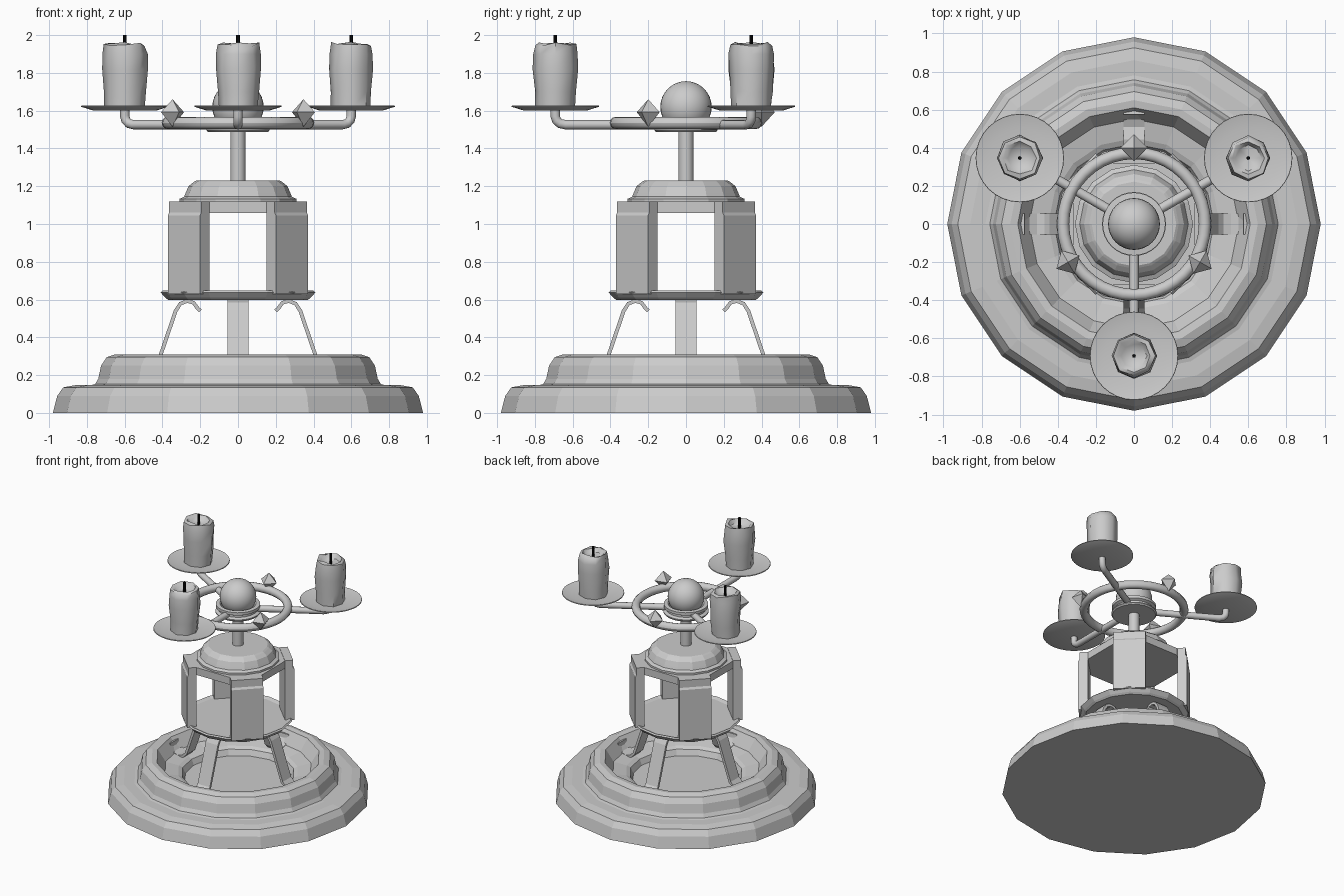
import bpy, bmesh, math, random
from mathutils import Vector, Matrix

if "Cube" in bpy.data.objects:
    bpy.data.objects.remove(bpy.data.objects["Cube"])

random.seed(4)


def material(name, col):
    m = bpy.data.materials.new(name)
    m.diffuse_color = (*col, 1)
    m.use_nodes = True
    m.node_tree.nodes["Principled BSDF"].inputs["Base Color"].default_value = m.diffuse_color
    return m


GREY = material("grey metal", (0.6, 0.6, 0.6))
BLACK = material("black wick", (0.003, 0.003, 0.003))


def finish(name, bm, smooth=None, mat=GREY):
    bmesh.ops.recalc_face_normals(bm, faces=bm.faces[:])
    me = bpy.data.meshes.new(name)
    bm.to_mesh(me)
    bm.free()
    ob = bpy.data.objects.new(name, me)
    bpy.context.collection.objects.link(ob)
    me.materials.append(mat)
    if smooth:
        bpy.ops.object.select_all(action='DESELECT')
        ob.select_set(True)
        bpy.context.view_layer.objects.active = ob
        bpy.ops.object.shade_smooth_by_angle(angle=math.radians(smooth))
    return ob


def lathe(name, profile, n, pos=(0, 0), smooth=None, mat=GREY, wobble=None):
    """Revolve (radius, z) points; radius 0 makes a pole."""
    bm = bmesh.new()
    rings = []
    for k, (r, z) in enumerate(profile):
        if r == 0:
            rings.append([bm.verts.new((pos[0], pos[1], z))] * n)
            continue
        ring = []
        for i in range(n):
            a = 2 * math.pi * i / n
            dr, dz = wobble(k, i) if wobble else (0, 0)
            ring.append(bm.verts.new((pos[0] + (r + dr) * math.cos(a),
                                      pos[1] + (r + dr) * math.sin(a), z + dz)))
        rings.append(ring)
    for p, q in zip(rings, rings[1:]):
        for i in range(n):
            j = (i + 1) % n
            vs = list(dict.fromkeys((p[i], p[j], q[j], q[i])))
            bm.faces.new(vs)
    return finish(name, bm, smooth, mat)


def sweep(name, path, section, angle, smooth=None):
    """Sweep a section (across, normal) along an (r, z) path, turned to an angle."""
    bm = bmesh.new()
    rot = Matrix.Rotation(angle, 3, 'Z')
    rings = []
    for k, p in enumerate(path):
        a, b = path[max(k - 1, 0)], path[min(k + 1, len(path) - 1)]
        t = Vector((b[0] - a[0], b[1] - a[1])).normalized()
        rings.append([bm.verts.new(rot @ Vector((p[0] - t.y * v, u, p[1] + t.x * v)))
                      for u, v in section])
    n = len(section)
    for p, q in zip(rings, rings[1:]):
        for i in range(n):
            bm.faces.new((p[i], p[(i + 1) % n], q[(i + 1) % n], q[i]))
    bm.faces.new(rings[0])
    bm.faces.new(rings[-1])
    return finish(name, bm, smooth)


def prism(name, levels):
    """Stack of (polygon points, z) levels, capped."""
    bm = bmesh.new()
    rings = [[bm.verts.new((x, y, z)) for x, y in pts] for pts, z in levels]
    n = len(rings[0])
    for p, q in zip(rings, rings[1:]):
        for i in range(n):
            bm.faces.new((p[i], p[(i + 1) % n], q[(i + 1) % n], q[i]))
    bm.faces.new(rings[0])
    bm.faces.new(rings[-1])
    return finish(name, bm)


# Stepped base with a sunken basin
lathe("base", [(0, 0), (0.98, 0), (0.957, 0.09), (0.925, 0.135), (0.86, 0.147),
               (0.78, 0.147), (0.757, 0.152), (0.74, 0.18), (0.725, 0.25),
               (0.695, 0.295), (0.65, 0.31), (0.61, 0.305), (0.55, 0.21),
               (0.45, 0.19), (0.42, 0.175), (0.40, 0.13), (0, 0.13)], 16)

# Four scrolled legs
leg_path = [(0.20, 0.54), (0.215, 0.555), (0.235, 0.583), (0.27, 0.592), (0.305, 0.578),
            (0.33, 0.54), (0.405, 0.32), (0.435, 0.235), (0.465, 0.205), (0.51, 0.195),
            (0.555, 0.212), (0.58, 0.245), (0.585, 0.28)]
strap = [(-0.055, -0.01), (0.055, -0.01), (0.055, 0.01), (-0.055, 0.01)]
for i in range(4):
    sweep(f"leg_{i + 1}", leg_path, strap, i * math.pi / 2)

# Plate carried by the legs
lathe("lower_plate", [(0, 0.598), (0.37, 0.598), (0.385, 0.61), (0.41, 0.638),
                      (0.40, 0.647), (0.37, 0.635), (0, 0.635)], 16)

# Four corner pillars
for i in range(4):
    a = math.pi / 4 + i * math.pi / 2
    d, s = Vector((math.cos(a), math.sin(a))), Vector((-math.sin(a), math.cos(a)))

    def rect(outer, half):
        return [d * 0.333 + s * half, d * outer + s * half,
                d * outer - s * half, d * 0.333 - s * half]
    prism(f"pillar_{i + 1}", [(rect(0.405, 0.12), 0.63), (rect(0.405, 0.12), 1.045),
                              (rect(0.395, 0.12), 1.06), (rect(0.395, 0.12), 1.12)])

# Octagonal slab between the pillars
octagon = [(0.32, 0.15), (0.15, 0.32), (-0.15, 0.32), (-0.32, 0.15),
           (-0.32, -0.15), (-0.15, -0.32), (0.15, -0.32), (0.32, -0.15)]
prism("top_slab", [(octagon, 1.058), (octagon, 1.118)])

# Stepped cap and stem
lathe("cap", [(0, 1.11), (0.31, 1.118), (0.31, 1.133), (0.285, 1.145), (0.277, 1.165),
              (0.262, 1.2), (0.235, 1.222), (0.222, 1.23), (0, 1.23)], 16)
lathe("stem", [(0, 1.22), (0.04, 1.22), (0.04, 1.5), (0, 1.5)], 20, smooth=35)

# Cup and ball
lathe("ball_cup", [(0, 1.488), (0.16, 1.488), (0.168, 1.497), (0.168, 1.505),
                   (0.145, 1.515), (0.145, 1.53), (0.165, 1.54), (0.165, 1.562),
                   (0.135, 1.565), (0.12, 1.55), (0, 1.55)], 32, smooth=30)
bm = bmesh.new()
bmesh.ops.create_uvsphere(bm, u_segments=32, v_segments=16, radius=0.136,
                          matrix=Matrix.Translation((0, 0, 1.62)))
finish("ball", bm, 60)

# Ring
lathe("ring", [(0.372 + 0.032 * math.cos(k * math.pi / 6),
                1.535 + 0.032 * math.sin(k * math.pi / 6)) for k in range(13)], 40, smooth=60)
bpy.data.objects["ring"].data.validate()

# Candle arms, dishes, candles and wicks
arm_path = [(0.12, 1.526), (0.64, 1.526), (0.667, 1.532), (0.685, 1.548),
            (0.692, 1.57), (0.692, 1.605)]
tube = [(0.025 * math.cos(k * math.pi / 6), 0.025 * math.sin(k * math.pi / 6))
        for k in range(12)]


def melt(k, i):
    """Uneven wax surface, with the rim height varying most."""
    dr = random.uniform(-0.005, 0.005)
    return dr, random.uniform(-0.012, 0.012) if k in (5, 6) else 0


for i, deg in enumerate((270, 30, 150)):
    a = math.radians(deg)
    pos = (0.692 * math.cos(a), 0.692 * math.sin(a))
    sweep(f"arm_{i + 1}", arm_path, tube, a, 40)
    lathe(f"dish_{i + 1}", [(0, 1.6), (0.165, 1.6), (0.232, 1.621), (0.23, 1.627),
                            (0.16, 1.612), (0, 1.612)], 32, pos, 20)
    lathe(f"candle_{i + 1}", [(0, 1.608), (0.105, 1.608), (0.109, 1.7), (0.118, 1.82),
                              (0.117, 1.9), (0.108, 1.952), (0.088, 1.955),
                              (0.065, 1.925), (0, 1.915)], 8, pos, 50, wobble=melt)
    lathe(f"wick_{i + 1}", [(0, 1.91), (0.01, 1.91), (0.01, 2.0), (0, 2.0)], 8, pos, mat=BLACK)

# Diamond studs on the ring, between the arms
for i, deg in enumerate((90, 210, 330)):
    a = math.radians(deg)
    ob = lathe(f"stud_{i + 1}", [(0, 1.515), (0.07, 1.592), (0, 1.66)], 4)
    ob.rotation_euler.z = a
    ob.location = (0.4 * math.cos(a), 0.4 * math.sin(a), 0)
